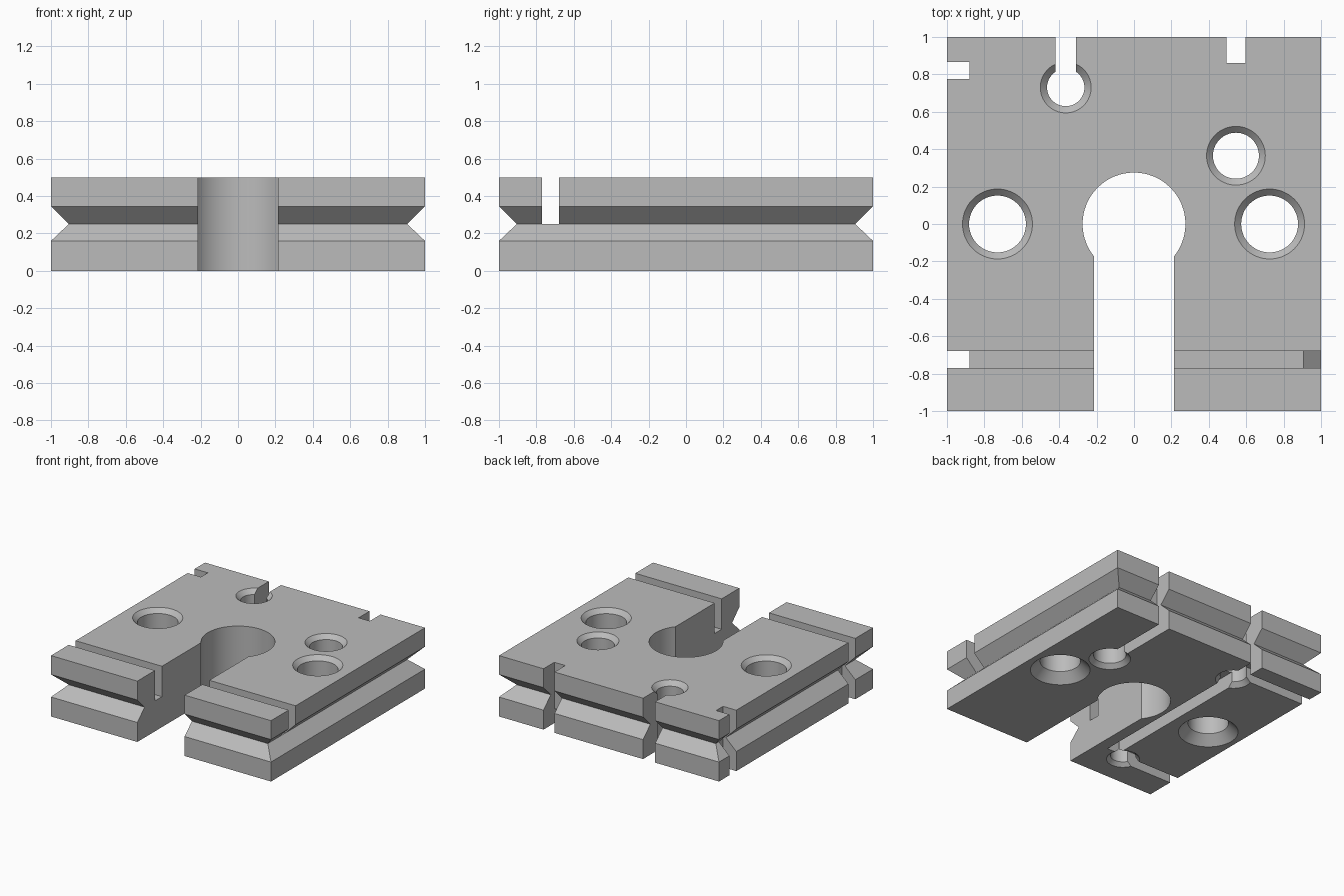
import bpy, bmesh, math

old = bpy.data.objects.get("Cube")
if old:
    bpy.data.objects.remove(old)

H = 0.5
grey = bpy.data.materials.new("plain grey")
grey.use_nodes = True
grey.diffuse_color = (0.5, 0.5, 0.5, 1)
grey.node_tree.nodes["Principled BSDF"].inputs["Base Color"].default_value = (0.5, 0.5, 0.5, 1)


def make(name, rings):
    """Skin a stack of closed rings and cap both ends."""
    bm = bmesh.new()
    loops = [[bm.verts.new(p) for p in ring] for ring in rings]
    n = len(loops[0])
    for a, b in zip(loops, loops[1:]):
        for i in range(n):
            j = (i + 1) % n
            bm.faces.new((a[i], a[j], b[j], b[i]))
    bm.faces.new(loops[0][::-1])
    bm.faces.new(loops[-1])
    mesh = bpy.data.meshes.new(name)
    bm.to_mesh(mesh)
    bm.free()
    mesh.materials.append(grey)
    ob = bpy.data.objects.new(name, mesh)
    bpy.context.collection.objects.link(ob)
    return ob


def square(s, z):
    return [(-s, -s, z), (s, -s, z), (s, s, z), (-s, s, z)]


def circle(x, y, r, z, n=64):
    return [(x + r * math.cos(2 * math.pi * i / n),
             y + r * math.sin(2 * math.pi * i / n), z) for i in range(n)]


# Square plate with a V groove around its rim
plate = make("grooved_plate", [square(1, 0), square(1, 0.16), square(0.905, 0.25),
                               square(1, 0.345), square(1, H)])


def cut(cutter):
    cutter.hide_render = True
    mod = plate.modifiers.new(cutter.name, "BOOLEAN")
    mod.operation = "DIFFERENCE"
    mod.solver = "EXACT"
    mod.object = cutter
    bpy.context.view_layer.objects.active = plate
    bpy.ops.object.modifier_apply(modifier=mod.name)
    bpy.data.objects.remove(cutter)


def cut_box(name, x0, x1, y0, y1, z0=-0.1, z1=0.6):
    cut(make(name, [[(x0, y0, z), (x1, y0, z), (x1, y1, z), (x0, y1, z)] for z in (z0, z1)]))


def cut_hole(name, x, y, r, top, bottom):
    """Through hole flared to the given radii at the top and bottom."""
    t, b, e = top - r, bottom - r, 0.02
    cut(make(name, [circle(x, y, bottom + e, -e), circle(x, y, r, b),
                    circle(x, y, r, H - t), circle(x, y, top + e, H + e)]))


# Keyhole opening to the front
cut(make("keyhole_bore", [circle(0, 0, 0.275, z) for z in (-0.1, 0.6)]))
cut_box("keyhole_slot", -0.215, 0.215, -1.1, 0)

# Countersunk holes
for x in (-0.73, 0.725):
    cut_hole("large_hole", x, 0, 0.152, 0.187, 0.225)
cut_hole("medium_hole", 0.545, 0.365, 0.123, 0.157, 0.157)
cut_hole("small_hole", -0.365, 0.73, 0.1, 0.136, 0.136)

# Blind hole in the underside
cut(make("blind_hole", [circle(-0.5, -0.725, r, z)
                        for r, z in ((0.145, -0.02), (0.095, 0.03), (0.095, 0.2))]))

# Cross slot in the top and notches through the rim
cut_box("cross_slot", -1.1, 1.1, -0.77, -0.68, 0.25)
for y in (-0.725, 0.82):
    cut_box("side_notch", -1.1, -0.88, y - 0.045, y + 0.045)
cut_box("back_notch", 0.495, 0.595, 0.86, 1.1)
cut_box("small_hole_slot", -0.42, -0.31, 0.8, 1.1)

# Channels in the underside
D = 0.12
cut_box("medium_hole_channel", 0.495, 0.595, 0.4, 1.1, -0.1, D)
cut_box("small_hole_channel", -1.1, -0.4, 0.775, 0.865, -0.1, D)
cut_box("blind_hole_channel", -1.1, -0.5, -0.77, -0.68, -0.1, D)
cut_box("long_channel", -0.42, -0.31, -0.68, 0.8, -0.1, D)

# Smooth the bores while keeping edges sharp
bpy.ops.object.select_all(action="DESELECT")
plate.select_set(True)
bpy.context.view_layer.objects.active = plate
bpy.ops.object.shade_smooth_by_angle(angle=math.radians(25))
